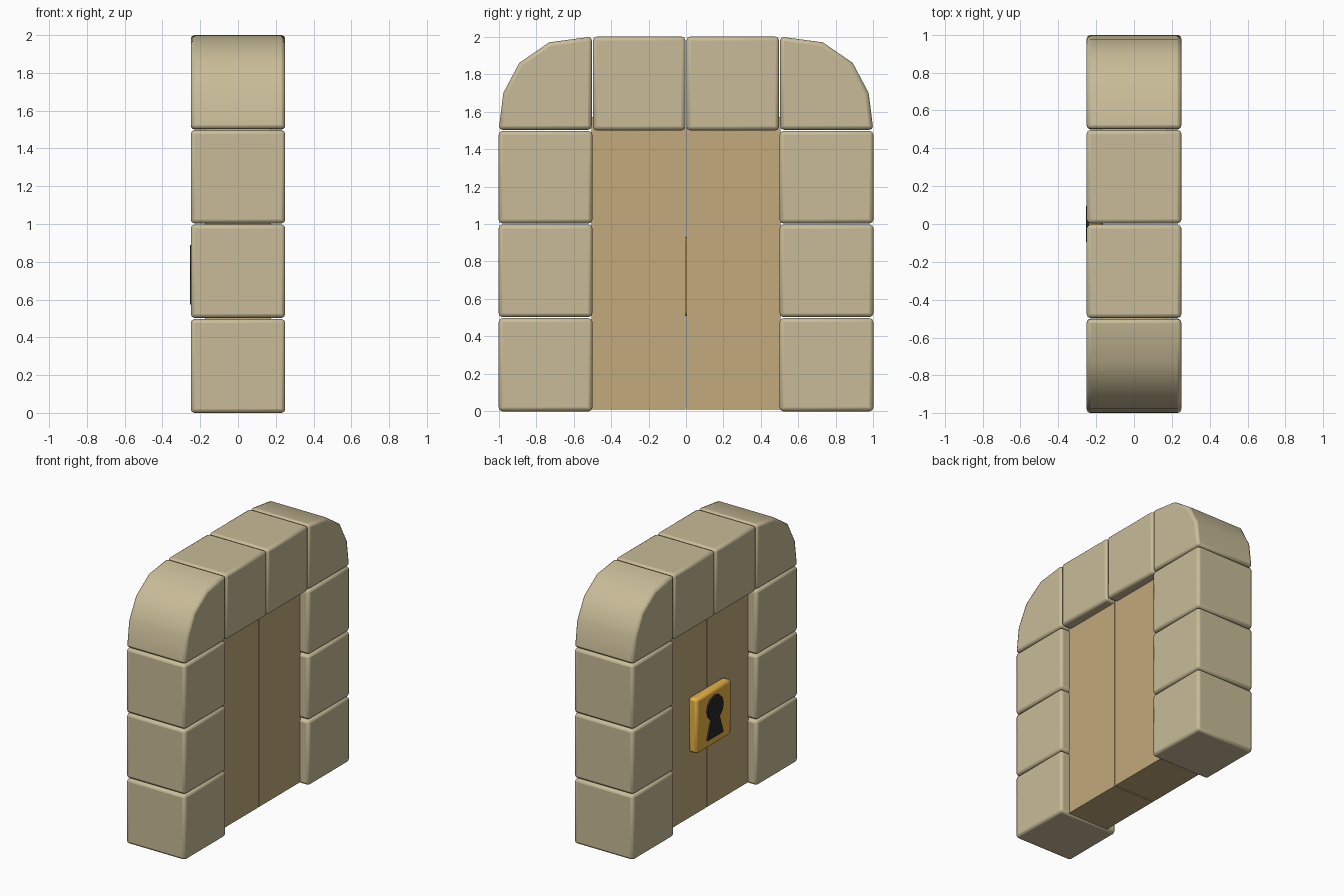
import bpy, bmesh, math

if "Cube" in bpy.data.objects:
    bpy.data.objects.remove(bpy.data.objects["Cube"])


def material(name, rgb):
    m = bpy.data.materials.new(name)
    m.diffuse_color = (*rgb, 1)
    m.use_nodes = True
    m.node_tree.nodes["Principled BSDF"].inputs["Base Color"].default_value = m.diffuse_color
    return m


STONE = material("stone", (0.58, 0.50, 0.31))
WOOD = material("wood", (0.54, 0.40, 0.20))
BRASS = material("brass", (0.80, 0.45, 0.06))
BLACK = material("black", (0.02, 0.02, 0.02))


def prism(name, profile, x0, x1, mat, bevel=0.0, segments=2):
    """Extrude a (y, z) profile along x, with optional rounded edges."""
    bm = bmesh.new()
    face = bm.faces.new([bm.verts.new((x0, y, z)) for y, z in profile])
    ext = bmesh.ops.extrude_face_region(bm, geom=[face])
    verts = [v for v in ext["geom"] if isinstance(v, bmesh.types.BMVert)]
    bmesh.ops.translate(bm, verts=verts, vec=(x1 - x0, 0, 0))
    bmesh.ops.recalc_face_normals(bm, faces=bm.faces)
    me = bpy.data.meshes.new(name)
    bm.to_mesh(me)
    bm.free()
    me.materials.append(mat)
    ob = bpy.data.objects.new(name, me)
    bpy.context.collection.objects.link(ob)
    if bevel:
        b = ob.modifiers.new("rounded_edges", "BEVEL")
        b.width = bevel
        b.segments = segments
        b.limit_method = "ANGLE"
        b.angle_limit = math.radians(40)
        bpy.ops.object.select_all(action="DESELECT")
        ob.select_set(True)
        bpy.context.view_layer.objects.active = ob
        bpy.ops.object.shade_smooth_by_angle(angle=math.radians(35))
    return ob


def rect(y0, y1, z0, z1):
    return [(y0, z0), (y1, z0), (y1, z1), (y0, z1)]


G = 0.003  # half of the joint between stones
corner = [(0.5 + G, 1.5 + G), (1.0, 1.5 + G), (0.975, 1.70), (0.89, 1.86),
          (0.73, 1.97), (0.5 + G, 2.0)]

for side, s in (("left", -1), ("right", 1)):
    # column of three stones
    for i in range(3):
        z0 = i * 0.5 + (G if i else 0)
        prism(f"column_stone_{side}_{i + 1}",
              rect(s * 0.5, s * 1.0, z0, i * 0.5 + 0.5 - G),
              -0.25, 0.25, STONE, 0.02)
    # rounded corner stone and lintel stone
    prism(f"corner_stone_{side}", [(s * y, z) for y, z in corner],
          -0.25, 0.25, STONE, 0.02)
    prism(f"lintel_stone_{side}", rect(s * G, s * (0.5 - G), 1.5, 2.0),
          -0.25, 0.25, STONE, 0.02)
    # door leaf
    prism(f"door_leaf_{side}", rect(s * 0.003, s * 0.505, 0.01, 1.57),
          -0.175, 0.175, WOOD)

# lock plate on the -x side
prism("lock_plate", rect(-0.21, 0.21, 0.51, 0.93), -0.24, -0.165, BRASS, 0.02)

# raised keyhole: round head running into a flared foot
head = []
for k in range(11):
    a = math.radians(-60 + 30 * k)
    head.append((0.095 * math.cos(a), 0.795 + 0.095 * math.sin(a)))
keyhole = head[:-1] + [(-0.0475, 0.713), (-0.095, 0.575), (0.095, 0.575)]
prism("keyhole", keyhole, -0.254, -0.22, BLACK)
